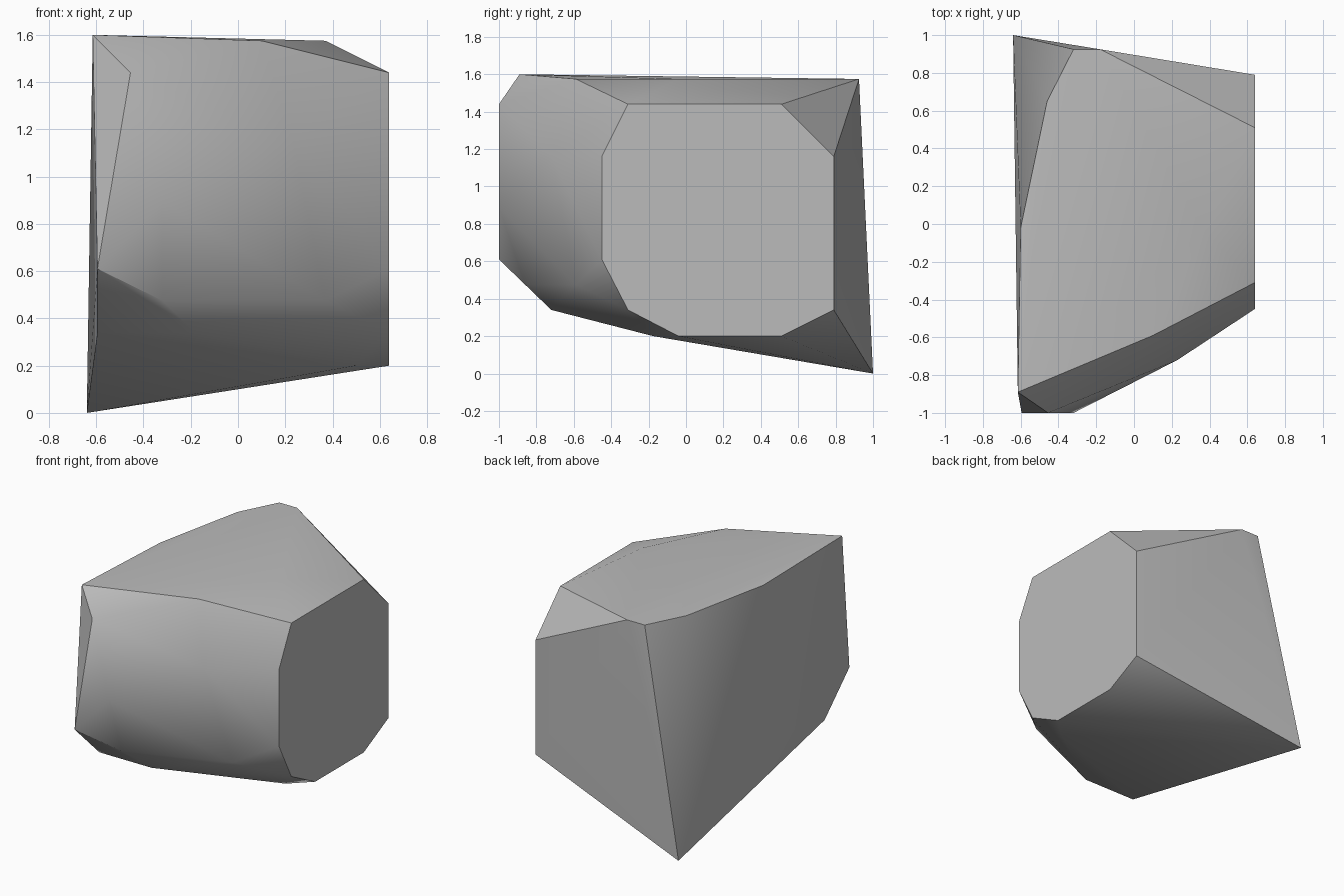
import bpy, bmesh, math

cube = bpy.data.objects.get("Cube")
if cube:
    bpy.data.objects.remove(cube, do_unlink=True)

# Stone colour
stone = bpy.data.materials.new("stone grey")
stone.use_nodes = True
grey = (0.5, 0.5, 0.5, 1)
stone.diffuse_color = grey
stone.node_tree.nodes["Principled BSDF"].inputs["Base Color"].default_value = grey

# Flat side of the rock: outline in y and z on a single plane
SIDE = 0.64
side_outline = [(-.45, .61), (-.45, 1.16), (-.31, 1.44), (.51, 1.44), (.79, 1.16),
                (.79, .34), (.51, .2), (-.04, .2), (-.31, .34)]
corners = [(SIDE, y, z) for y, z in side_outline]

# Nearly level top: outline in x and y, plus its raised front corner
TOP = 1.575
top_outline = [(.1, -.59), (.37, -.04), (-.18, .925), (-.32, .925), (-.46, .65), (-.6, -.02)]
corners += [(x, y, TOP) for x, y in top_outline]
corners.append((-.615, -.89, 1.6))

# Front bulge, underside and pointed back foot
corners += [(-.455, -1, 1.44), (-.32, -1, .89), (-.595, -1, .61), (.23, -.72, 1.16)]
corners += [(-.32, -.86, .475), (.37, -.59, .475), (-.595, -.72, .34), (-.18, -.72, .34),
            (.5, -.175, .2)]
corners.append((-.64, 1, 0))

# Wrap the corners in a convex shell and merge the flat facets
bm = bmesh.new()
for corner in corners:
    bm.verts.new(corner)
bmesh.ops.convex_hull(bm, input=bm.verts)
bmesh.ops.dissolve_limit(bm, angle_limit=math.radians(0.5), verts=bm.verts, edges=bm.edges)
bmesh.ops.recalc_face_normals(bm, faces=bm.faces)
mesh = bpy.data.meshes.new("rock")
bm.to_mesh(mesh)
bm.free()
mesh.materials.append(stone)

rock = bpy.data.objects.new("rock", mesh)
bpy.context.collection.objects.link(rock)
bpy.context.view_layer.objects.active = rock
rock.select_set(True)
bpy.ops.object.shade_smooth_by_angle(angle=math.radians(30))
